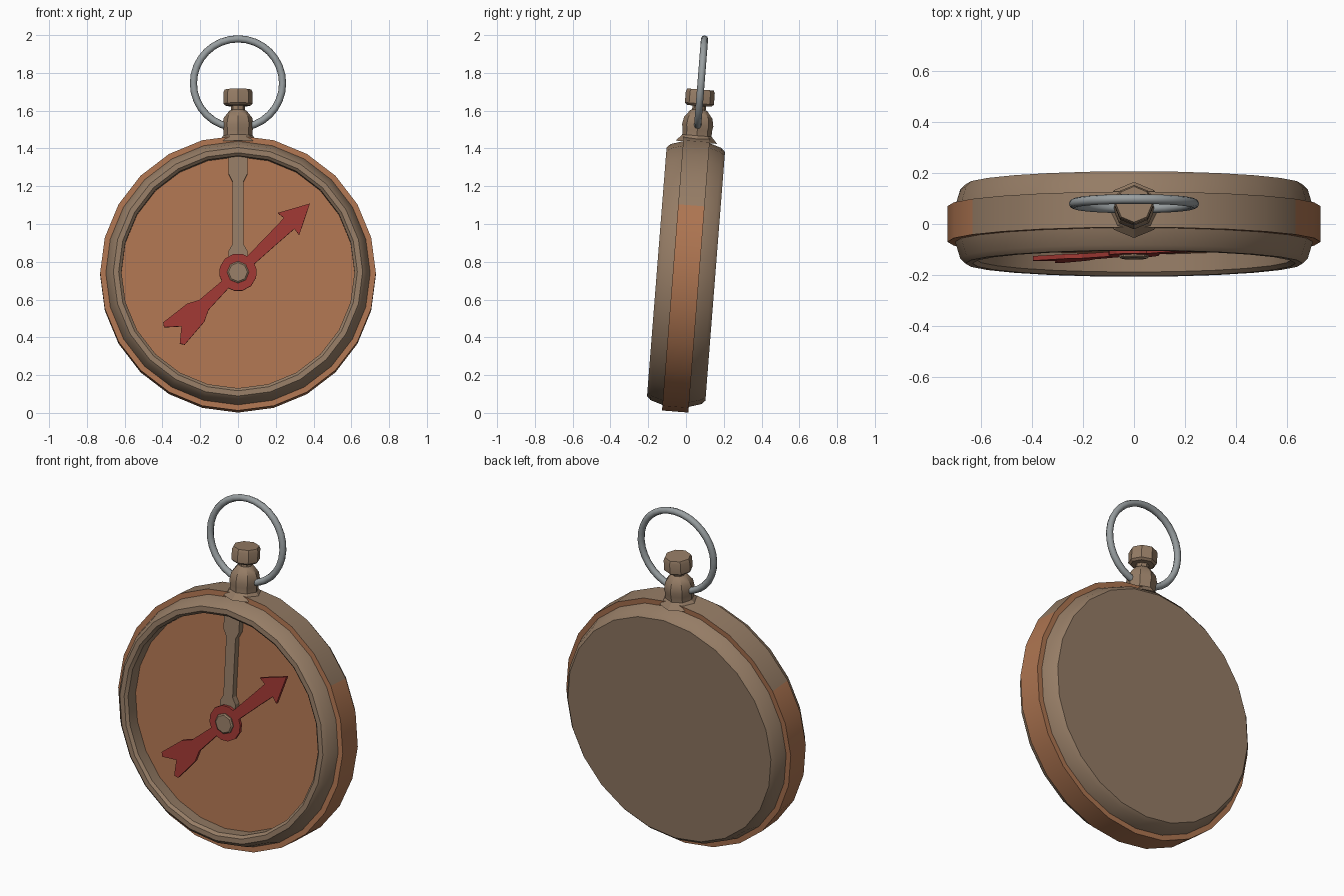
import bpy, bmesh, math
from mathutils import Matrix

if "Cube" in bpy.data.objects:
    bpy.data.objects.remove(bpy.data.objects["Cube"])

TILT = Matrix.Translation((0, 0, 0.735)) @ Matrix.Rotation(math.radians(-4.5), 4, 'X')


def mat(name, r, g, b):
    m = bpy.data.materials.new(name)
    m.diffuse_color = tuple(((c / 255 + 0.055) / 1.055) ** 2.4 for c in (r, g, b)) + (1,)
    m.use_nodes = True
    m.node_tree.nodes["Principled BSDF"].inputs["Base Color"].default_value = m.diffuse_color
    return m


BROWN = mat("case_brown", 149, 124, 101)
COPPER = mat("copper_orange", 174, 117, 81)
RED = mat("needle_red", 158, 56, 51)
STEEL = mat("ring_steel", 152, 158, 160)


def finish(name, bm, mats, rule=None, smooth=None):
    bmesh.ops.remove_doubles(bm, verts=bm.verts, dist=1e-5)
    bmesh.ops.recalc_face_normals(bm, faces=bm.faces)
    if rule:
        for f in bm.faces:
            f.material_index = rule(f.calc_center_median())
    me = bpy.data.meshes.new(name)
    bm.to_mesh(me)
    bm.free()
    for m in mats:
        me.materials.append(m)
    ob = bpy.data.objects.new(name, me)
    bpy.context.collection.objects.link(ob)
    ob.matrix_world = TILT
    if smooth:
        bpy.context.view_layer.objects.active = ob
        ob.select_set(True)
        bpy.ops.object.shade_smooth_by_angle(angle=math.radians(smooth))
        ob.select_set(False)
    return ob


def lathe(profile, n, axis):
    """Revolve (radius, height) pairs round the local y or z axis; caps at both ends."""
    bm = bmesh.new()
    rings = []
    for r, h in profile:
        ring = []
        for i in range(n):
            a = 2 * math.pi * i / n
            u, v = r * math.sin(a), r * math.cos(a)
            ring.append(bm.verts.new((u, h, v) if axis == 'Y' else (u, v, h)))
        rings.append(ring)
    for a, b in zip(rings, rings[1:]):
        for i in range(n):
            j = (i + 1) % n
            bm.faces.new((a[i], a[j], b[j], b[i]))
    bm.faces.new(rings[0])
    bm.faces.new(rings[-1])
    return bm


def plate(points, y0, y1, angle=0):
    """Extrude an x-z outline from y0 to y1."""
    bm = bmesh.new()
    f = bm.faces.new([bm.verts.new((x, y0, z)) for x, z in points])
    ext = bmesh.ops.extrude_face_region(bm, geom=[f])
    vs = [v for v in ext['geom'] if isinstance(v, bmesh.types.BMVert)]
    bmesh.ops.translate(bm, verts=vs, vec=(0, y1 - y0, 0))
    bmesh.ops.rotate(bm, verts=bm.verts, matrix=Matrix.Rotation(angle, 3, 'Y'))
    return bm


# round case with raised middle band, front rim and sunk dial
case = [(0.66, 0.155), (0.68, 0.135), (0.70, 0.07), (0.73, 0.07), (0.73, -0.07),
        (0.70, -0.07), (0.68, -0.135), (0.66, -0.155), (0.632, -0.155),
        (0.617, -0.14), (0.617, -0.07)]


def case_colour(c):
    r = math.hypot(c.x, c.z)
    if r < 0.1:                       # dial is copper, back is brown
        return 1 if c.y < 0 else 0
    if r > 0.715:                     # band rim: brown over the top
        return 0 if c.z > 0.38 else 1
    return 1 if abs(abs(c.y) - 0.07) < 0.001 else 0


finish("case", lathe(case, 24, 'Y'), [BROWN, COPPER], case_colour, 32)

# pointer bar from the rim down to the hub
half = [(0.05, 0.63), (0.05, 0.525), (0.03, 0.485), (0.03, 0.15), (0.05, 0.115), (0.05, 0.06)]
bar = half + [(-x, z) for x, z in reversed(half)]
finish("dial_bar", plate(bar, -0.069, -0.105), [BROWN])

# compass needle, drawn along +x then turned
upper = [(0.527, 0), (0.37, 0.082), (0.375, 0.04), (0.25, 0.034), (0.094, 0.028)]
upper += [(0.1 * math.cos(a), 0.1 * math.sin(a))
          for a in (math.radians(d) for d in (35, 60, 90, 120, 145))]
upper += [(-0.094, 0.026), (-0.25, 0.036), (-0.31, 0.066), (-0.47, 0.082), (-0.485, 0.06), (-0.415, 0)]
needle = upper + [(x, -z) for x, z in reversed(upper[1:-1])]
finish("needle", plate(needle, -0.105, -0.123, -math.radians(43.8)), [RED])

# hub pin
finish("hub_pin", lathe([(0.058, -0.069), (0.058, -0.13), (0.05, -0.136)], 8, 'Y'), [BROWN])

# stem: collar, ball, neck and crown knob
stem = [(0.11, 0.70), (0.078, 0.735), (0.078, 0.765), (0.083, 0.79), (0.075, 0.83), (0.045, 0.868),
        (0.036, 0.872), (0.036, 0.892), (0.065, 0.894), (0.077, 0.905),
        (0.077, 0.965), (0.07, 0.98)]
finish("stem_and_crown", lathe(stem, 8, 'Z'), [BROWN], None, 30)

# hanging ring
bm = bmesh.new()
N, K = 32, 8
grid = [[bm.verts.new(((0.236 + 0.019 * math.cos(b)) * math.sin(a), 0.019 * math.sin(b),
                       1.013 + (0.236 + 0.019 * math.cos(b)) * math.cos(a)))
         for b in (2 * math.pi * k / K for k in range(K))]
        for a in (2 * math.pi * i / N for i in range(N))]
for i in range(N):
    for k in range(K):
        i2, k2 = (i + 1) % N, (k + 1) % K
        bm.faces.new((grid[i][k], grid[i2][k], grid[i2][k2], grid[i][k2]))
finish("hanging_ring", bm, [STEEL], None, 50)
